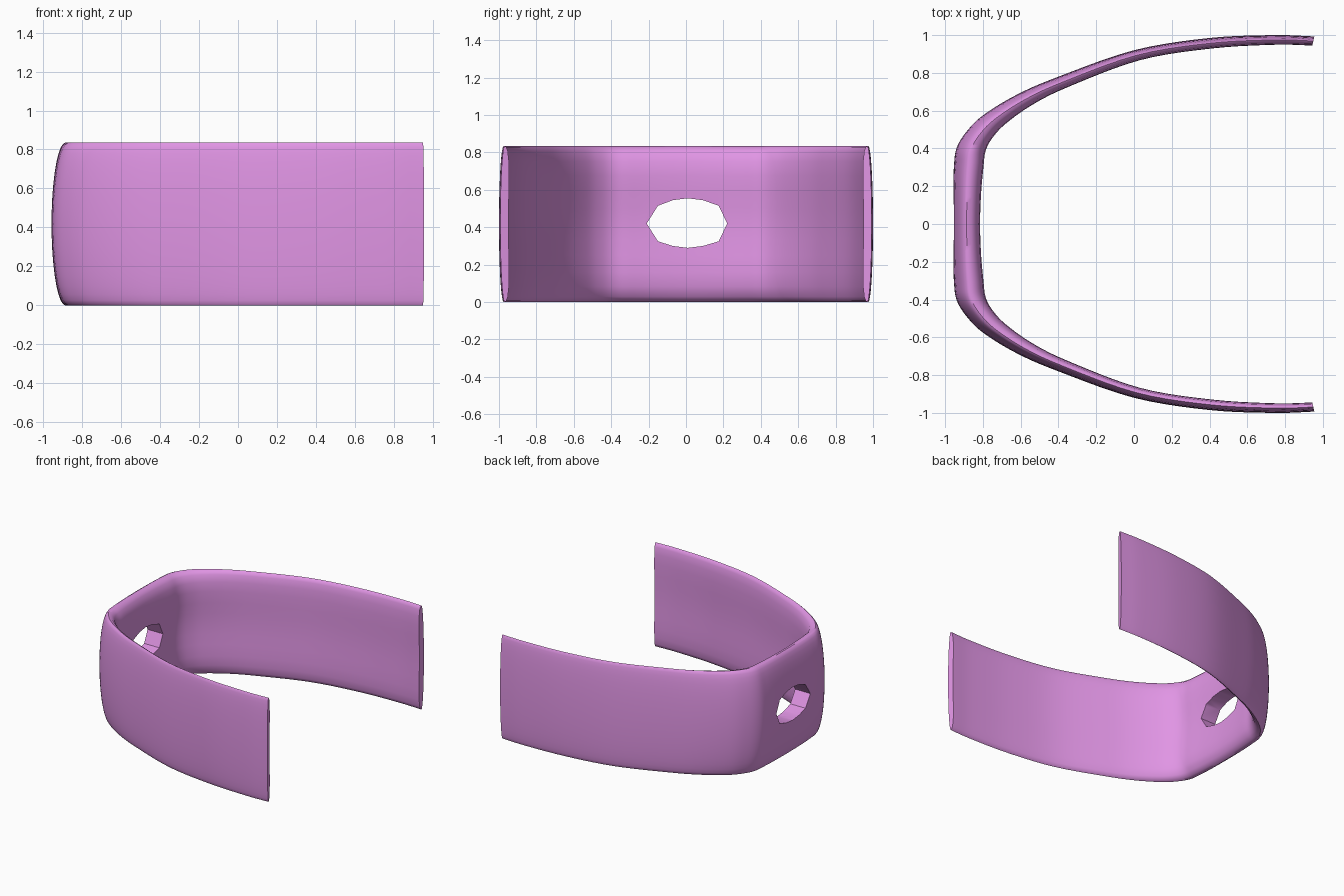
import bpy, bmesh, math
from mathutils import Vector

if "Cube" in bpy.data.objects:
    bpy.data.objects.remove(bpy.data.objects["Cube"])

HEIGHT = 0.835

# Half outlines seen from above: matching outer and inner points, open end to back centre
OUTER = [(0.955, 0.993), (0.75, 1.0), (0.4, 0.985), (0.0, 0.92), (-0.4, 0.78), (-0.62, 0.685),
         (-0.8, 0.575), (-0.89, 0.485), (-0.94, 0.40), (-0.953, 0.31), (-0.957, 0.18), (-0.957, 0.0)]
INNER = [(0.944, 0.945), (0.745, 0.949), (0.41, 0.929), (0.03, 0.867), (-0.35, 0.725), (-0.54, 0.63),
         (-0.68, 0.53), (-0.75, 0.455), (-0.786, 0.385), (-0.797, 0.30), (-0.809, 0.17), (-0.815, 0.0)]
# Inner face of the band: (height fraction from mid, bulge), slightly hollow in the middle
INNER_BULGE = [(1.0, 0.0), (0.985, 0.35), (0.93, 0.68), (0.8, 0.93), (0.62, 1.0), (0.4, 0.92), (0.2, 0.84), (0.0, 0.8)]


def smooth_path(half, steps=5):
    """Mirror a half outline and run a Catmull-Rom curve through it."""
    pts = [Vector(p) for p in half + [(x, -y) for x, y in half[-2::-1]]]
    pts = [2 * pts[0] - pts[1]] + pts + [2 * pts[-1] - pts[-2]]
    path = []
    for a, b, c, d in zip(pts, pts[1:], pts[2:], pts[3:]):
        for i in range(steps):
            t = i / steps
            path.append(0.5 * (2 * b + (c - a) * t + (2 * a - 5 * b + 4 * c - d) * t**2
                               + (3 * b - a - 3 * c + d) * t**3))
    return path + [pts[-2]]


def finish(bm, name):
    bmesh.ops.recalc_face_normals(bm, faces=bm.faces)
    mesh = bpy.data.meshes.new(name)
    bm.to_mesh(mesh)
    bm.free()
    ob = bpy.data.objects.new(name, mesh)
    bpy.context.collection.objects.link(ob)
    return ob


# Lens section: positive bulge outward, negative inward
angles = [math.pi * i / 18 for i in range(19)]
section = [(math.cos(a), math.sin(a)) for a in angles]
section += [(-t, -b) for t, b in INNER_BULGE[1:]]
section += [(t, -b) for t, b in INNER_BULGE[-2:0:-1]]

# Curved band swept along the outline
bm = bmesh.new()
rings = []
for o, i in zip(smooth_path(OUTER), smooth_path(INNER)):
    mid, half = (o + i) / 2, (o - i) / 2
    rings.append([bm.verts.new((*(mid + half * b), HEIGHT / 2 * (1 + t))) for t, b in section])
n = len(section)
for r, s in zip(rings, rings[1:]):
    for k in range(n):
        bm.faces.new((r[k], r[(k + 1) % n], s[(k + 1) % n], s[k]))
bm.faces.new(rings[0])
bm.faces.new(rings[-1])
band = finish(bm, "curved_band")

# Eight-sided hole through the back
HOLE = [(-0.21, 0.42), (-0.15, 0.515), (-0.07, 0.545), (0.01, 0.555), (0.09, 0.545), (0.175, 0.515), (0.22, 0.42),
        (0.175, 0.325), (0.09, 0.3), (0.01, 0.29), (-0.07, 0.3), (-0.15, 0.325)]
bm = bmesh.new()
ends = [[bm.verts.new((x, y, z)) for y, z in HOLE] for x in (-1.2, -0.6)]
for k in range(len(HOLE)):
    j = (k + 1) % len(HOLE)
    bm.faces.new((ends[0][k], ends[0][j], ends[1][j], ends[1][k]))
for e in ends:
    bm.faces.new(e)
cutter = finish(bm, "hole_cutter")
cutter.hide_render = True

bpy.context.view_layer.objects.active = band
band.select_set(True)
mod = band.modifiers.new("back_hole", 'BOOLEAN')
mod.operation = 'DIFFERENCE'
mod.solver = 'EXACT'
mod.object = cutter
bpy.ops.object.modifier_apply(modifier=mod.name)
bpy.data.objects.remove(cutter)
bpy.ops.object.shade_smooth_by_angle(angle=math.radians(40))

# Purple finish
mat = bpy.data.materials.new("purple")
mat.diffuse_color = (0.75, 0.3, 0.78, 1)
mat.use_nodes = True
mat.node_tree.nodes["Principled BSDF"].inputs["Base Color"].default_value = mat.diffuse_color
band.data.materials.append(mat)
